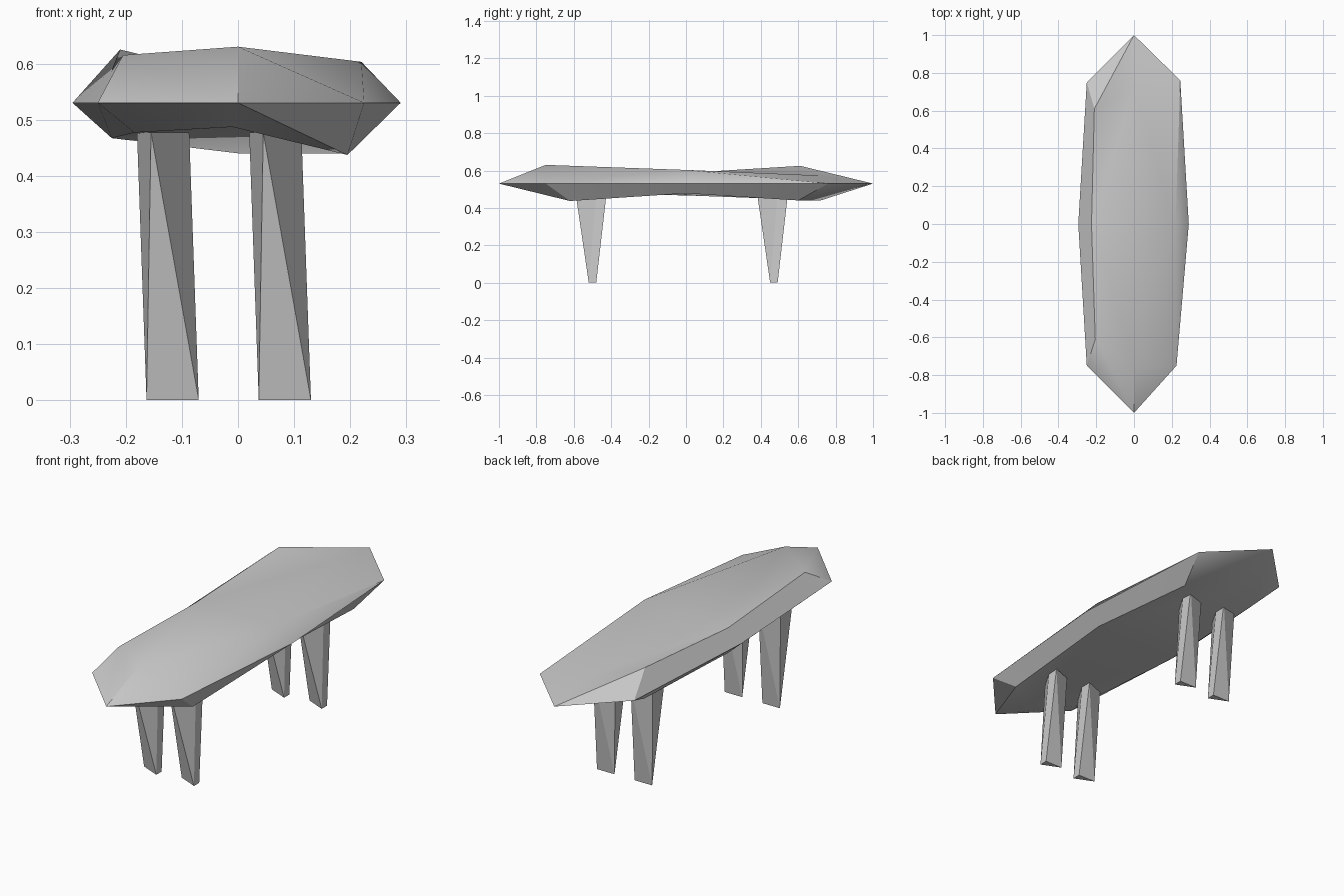
import bpy, bmesh, math

cube = bpy.data.objects.get("Cube")
if cube:
    bpy.data.objects.remove(cube)

grey = bpy.data.materials.new("pale_grey")
grey.use_nodes = True
colour = (0.6, 0.6, 0.6, 1)
grey.diffuse_color = colour
grey.node_tree.nodes["Principled BSDF"].inputs["Base Color"].default_value = colour


def add_object(name, bm):
    bmesh.ops.recalc_face_normals(bm, faces=bm.faces[:])
    mesh = bpy.data.meshes.new(name)
    bm.to_mesh(mesh)
    bm.free()
    mesh.materials.append(grey)
    obj = bpy.data.objects.new(name, mesh)
    bpy.context.collection.objects.link(obj)
    return obj


# Seat slab: level rim, with a faceted crown above and a keel below
RIM = 0.53
bm = bmesh.new()


def point(x, y, z=RIM):
    return bm.verts.new((x, y, z))


def panels(*faces):
    for face in faces:
        bm.faces.new(face)


# Rim
front, back = point(0, -1), point(0, 1)
rim_fr, rim_mr, rim_br = point(0.225, -0.75), point(0.29, 0), point(0.245, 0.76)
rim_fl, rim_ml, rim_bl = point(-0.25, -0.75), point(-0.295, 0), point(-0.25, 0.75)

# Crown
top_f, top_b = point(0, -0.75, 0.63), point(0, 0.72, 0.573)
top_fl, top_ml = point(-0.205, -0.61, 0.615), point(-0.225, 0, 0.587)
top_bl, top_mr = point(-0.21, 0.61, 0.625), point(0.22, 0, 0.603)
panels((front, rim_fr, top_f), (front, top_f, top_fl), (front, top_fl, rim_fl))
panels((rim_fl, top_fl, top_ml, rim_ml), (rim_ml, top_ml, top_bl, rim_bl))
panels((rim_bl, top_bl, back), (top_bl, top_b, back), (top_b, rim_br, back))
panels((rim_fr, rim_mr, top_mr), (rim_fr, top_mr, top_f))
panels((rim_mr, rim_br, top_mr), (rim_br, top_b, top_mr))
panels((top_f, top_ml, top_fl), (top_f, top_mr, top_ml))
panels((top_mr, top_b, top_ml), (top_ml, top_b, top_bl))

# Keel
low_f, low_b = point(-0.01, -0.75, 0.487), point(0, 0.72, 0.44)
low_fr, low_mr, low_br = point(0.195, -0.62, 0.437), point(0.215, 0, 0.478), point(0.195, 0.6, 0.44)
low_fl, low_ml, low_bl = point(-0.185, -0.62, 0.477), point(-0.225, 0, 0.467), point(-0.2, 0.6, 0.47)
panels((front, rim_fl, low_fl), (front, low_fl, low_f))
panels((front, low_f, low_fr), (front, low_fr, rim_fr))
panels((rim_fl, rim_ml, low_ml, low_fl), (rim_ml, rim_bl, low_bl, low_ml))
panels((rim_br, rim_mr, low_mr, low_br), (rim_mr, rim_fr, low_fr, low_mr))
panels((rim_bl, back, low_bl), (back, low_b, low_bl))
panels((back, low_br, low_b), (back, rim_br, low_br))
panels((low_f, low_fl, low_ml), (low_f, low_ml, low_mr), (low_f, low_mr, low_fr))
panels((low_ml, low_bl, low_b), (low_ml, low_b, low_mr), (low_mr, low_b, low_br))

seat = add_object("seat", bm)
bpy.ops.object.select_all(action="DESELECT")
seat.select_set(True)
bpy.context.view_layer.objects.active = seat
bpy.ops.object.shade_smooth_by_angle(angle=math.radians(30))

# Four identical tapered legs: a kite at the top twisting to a triangle at the floor
LEG_TOP = 0.477
foot = [(-0.163, -0.48), (-0.07, -0.52), (-0.07, -0.48)]
head = [(-0.18, -0.46), (-0.155, -0.59), (-0.087, -0.48), (-0.087, -0.425)]
for end, dy in (("front", 0), ("back", 0.97)):
    for side, dx in (("right", 0), ("left", 0.2)):
        bm = bmesh.new()
        for outline, z in ((foot, 0), (head, LEG_TOP)):
            for x, y in outline:
                bm.verts.new((x + dx, y + dy, z))
        bmesh.ops.convex_hull(bm, input=bm.verts[:])
        add_object(f"{end}_{side}_leg", bm)
